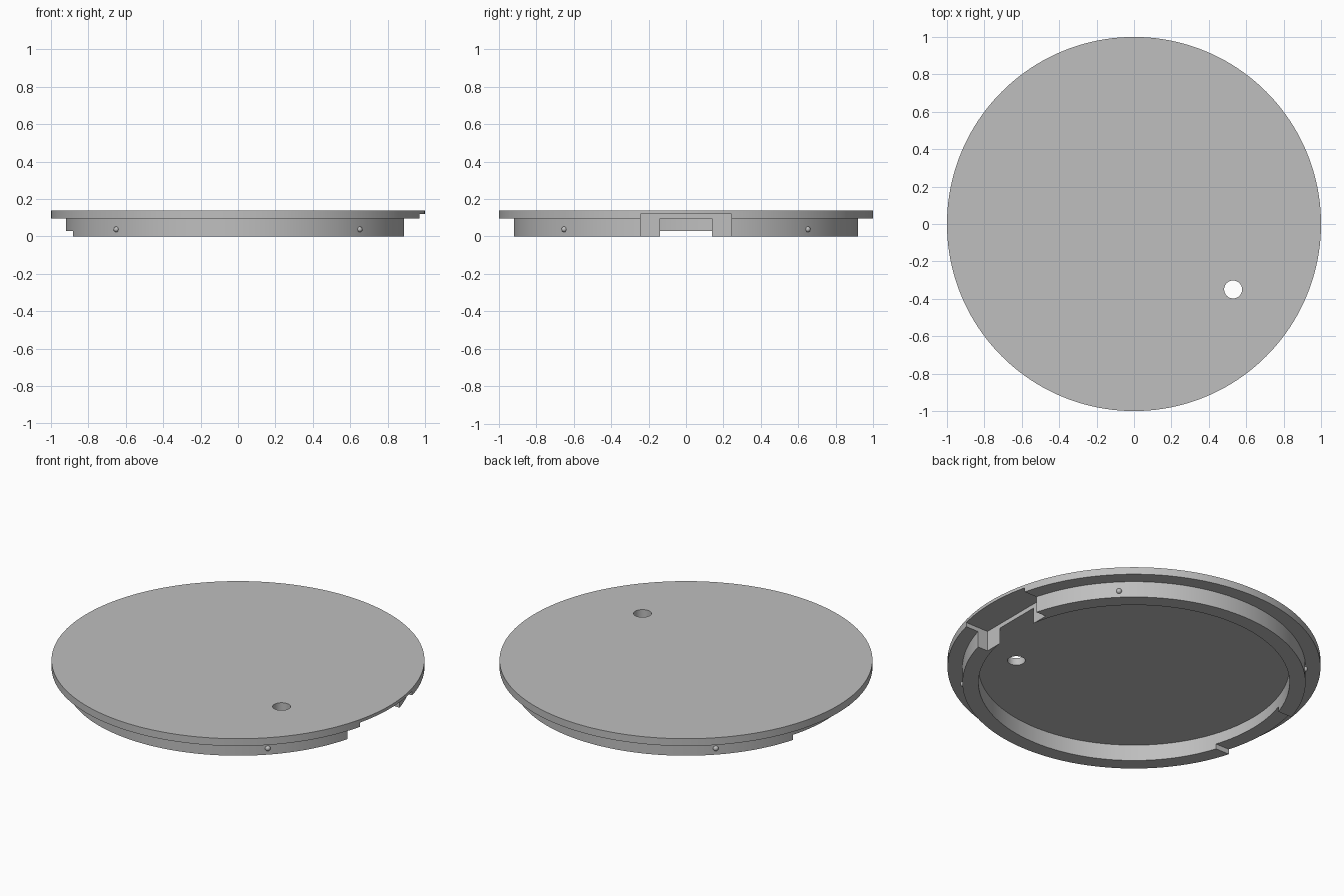
import bpy, bmesh, math

cube = bpy.data.objects.get("Cube")
if cube:
    bpy.data.objects.remove(cube, do_unlink=True)

SEGMENTS = 160
RIM_R, WALL_R, INNER_R = 1.0, 0.92, 0.834
TOP, PLATE_Z = 0.138, 0.095

grey = bpy.data.materials.new("plain grey")
grey.use_nodes = True
colour = (0.52, 0.52, 0.52, 1)
grey.diffuse_color = colour
grey.node_tree.nodes["Principled BSDF"].inputs["Base Color"].default_value = colour


def make_object(name, bm):
    bmesh.ops.recalc_face_normals(bm, faces=bm.faces)
    mesh = bpy.data.meshes.new(name)
    bm.to_mesh(mesh)
    bm.free()
    mesh.materials.append(grey)
    obj = bpy.data.objects.new(name, mesh)
    bpy.context.collection.objects.link(obj)
    return obj


def activate(obj):
    bpy.ops.object.select_all(action='DESELECT')
    obj.select_set(True)
    bpy.context.view_layer.objects.active = obj


def cut(obj, cutter):
    cutter.hide_render = True
    mod = obj.modifiers.new("cut", 'BOOLEAN')
    mod.operation = 'DIFFERENCE'
    mod.solver = 'EXACT'
    mod.object = cutter
    activate(obj)
    bpy.ops.object.modifier_apply(modifier=mod.name)
    bpy.data.objects.remove(cutter, do_unlink=True)


def box(name, low, high):
    bm = bmesh.new()
    bmesh.ops.create_cube(bm, size=1)
    for v in bm.verts:
        for i in range(3):
            v.co[i] = high[i] if v.co[i] > 0 else low[i]
    return make_object(name, bm)


# Lid: flat plate with a hanging ring wall, turned from one profile
profile = [(RIM_R, TOP), (RIM_R, PLATE_Z), (WALL_R, PLATE_Z),
           (WALL_R, 0), (INNER_R, 0), (INNER_R, PLATE_Z)]
bm = bmesh.new()
rings = []
for r, z in profile:
    angles = [2 * math.pi * i / SEGMENTS for i in range(SEGMENTS)]
    rings.append([bm.verts.new((r * math.cos(a), r * math.sin(a), z)) for a in angles])
for a, b in zip(rings, rings[1:]):
    for i in range(SEGMENTS):
        j = (i + 1) % SEGMENTS
        bm.faces.new((a[i], a[j], b[j], b[i]))
bm.faces.new(rings[0])
bm.faces.new(rings[-1])
lid = make_object("lid", bm)

# Deep finger notch on +x, shallow notch on -x
cut(lid, box("deep_notch", (0.822, -0.243, -0.1), (1.2, 0.243, 0.12)))
cut(lid, box("shallow_notch", (-1.2, -0.26, -0.1), (-0.7, 0.26, 0.03)))

# Round hole through the plate
bm = bmesh.new()
bmesh.ops.create_cone(bm, cap_ends=True, segments=40, radius1=0.048, radius2=0.048, depth=1)
bmesh.ops.translate(bm, verts=bm.verts, vec=(0.53, -0.35, 0))
cut(lid, make_object("hole", bm))

activate(lid)
bpy.ops.object.shade_smooth_by_angle(angle=math.radians(30))

# Four small locking bumps on the ring wall
for k in range(4):
    a = math.radians(45 + 90 * k)
    bm = bmesh.new()
    bmesh.ops.create_uvsphere(bm, u_segments=20, v_segments=12, radius=0.015)
    bmesh.ops.translate(bm, verts=bm.verts,
                        vec=(WALL_R * math.cos(a), WALL_R * math.sin(a), 0.038))
    bump = make_object(f"locking_bump_{k + 1}", bm)
    activate(bump)
    bpy.ops.object.shade_smooth_by_angle(angle=math.radians(40))
